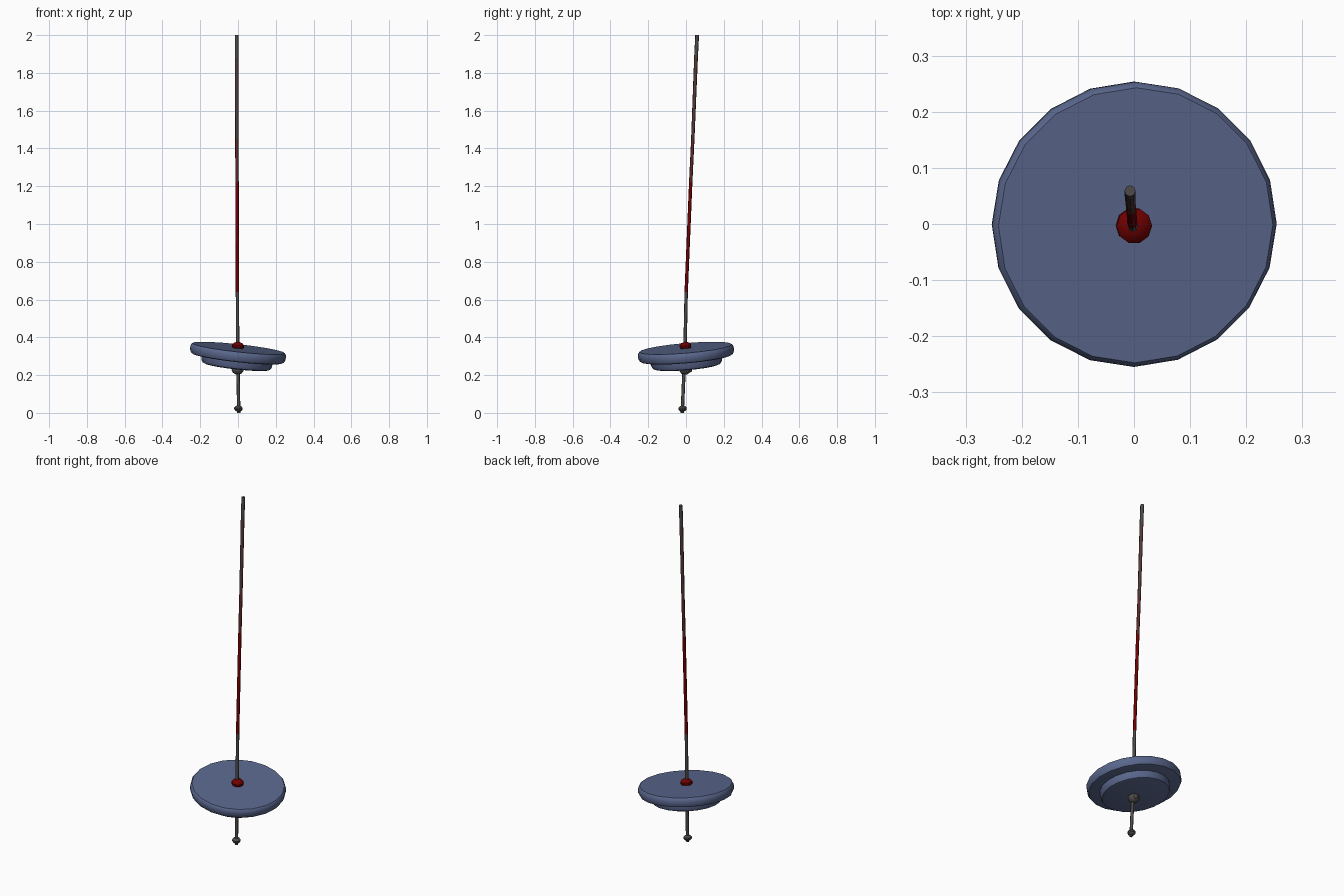
import bpy, bmesh, math
from mathutils import Vector

if "Cube" in bpy.data.objects:
    bpy.data.objects.remove(bpy.data.objects["Cube"])


def material(name, rgb):
    m = bpy.data.materials.new(name)
    m.diffuse_color = (*rgb, 1)
    m.use_nodes = True
    m.node_tree.nodes["Principled BSDF"].inputs["Base Color"].default_value = m.diffuse_color
    return m


BLUE = material("slate blue", (0.102, 0.136, 0.265))
RED = material("deep red", (0.165, 0.0, 0.0))
GREY = material("dark grey", (0.075, 0.068, 0.066))
MAROON = material("maroon", (0.105, 0.022, 0.02))
BROWN = material("red brown", (0.085, 0.043, 0.04))

# Shared tilt of the disc and its fittings
TILT = Vector((0, 0, 1)).rotation_difference(Vector((0.11, -0.085, 1)).normalized())


def finish(name, bm, mats, angle):
    bmesh.ops.recalc_face_normals(bm, faces=bm.faces)
    me = bpy.data.meshes.new(name)
    bm.to_mesh(me)
    bm.free()
    for m in mats:
        me.materials.append(m)
    ob = bpy.data.objects.new(name, me)
    bpy.context.collection.objects.link(ob)
    bpy.context.view_layer.objects.active = ob
    ob.select_set(True)
    bpy.ops.object.shade_smooth_by_angle(angle=math.radians(angle))
    ob.select_set(False)
    return ob


def loft(rings, sides):
    """Skin rings given as (centre, radius), capped at both ends."""
    bm = bmesh.new()
    loops = []
    for c, r in rings:
        loops.append([bm.verts.new((c[0] + r * math.cos(i * math.tau / sides),
                                    c[1] + r * math.sin(i * math.tau / sides), c[2]))
                      for i in range(sides)])
    for k, (a, b) in enumerate(zip(loops, loops[1:])):
        for i in range(sides):
            j = (i + 1) % sides
            f = bm.faces.new((a[i], a[j], b[j], b[i]))
            f.material_index = k
    bm.faces.new(loops[0][::-1])
    bm.faces.new(loops[-1]).material_index = len(loops) - 2
    return bm


def turned(name, profile, sides, mat, pos):
    bm = loft([((0, 0, z), r) for r, z in profile], sides)
    for f in bm.faces:
        f.material_index = 0
    ob = finish(name, bm, [mat], 35)
    ob.rotation_mode = 'QUATERNION'
    ob.rotation_quaternion = TILT
    ob.location = pos
    return ob


def knob(name, r, h, mat, pos):
    profile = [(r * math.cos(t), h * math.sin(t))
               for t in (math.radians(a) for a in (-75, -45, -15, 15, 45, 75))]
    return turned(name, profile, 10, mat, pos)


# Large disc with rounded rim, and smaller hub disc beneath it
turned("large_disc", [(0.236, -0.028), (0.247, -0.024), (0.254, -0.01), (0.255, 0.008),
                      (0.252, 0.02), (0.246, 0.027)], 20, BLUE, (0, 0, 0.316))
turned("hub_disc", [(0.168, -0.024), (0.181, -0.019), (0.188, -0.006), (0.188, 0.03)],
       20, BLUE, (-0.006, 0.003, 0.268))

# Knots above and below the disc and at the foot
knob("top_knot", 0.033, 0.023, RED, (0, -0.003, 0.353))
knob("under_knot", 0.032, 0.028, GREY, (-0.002, -0.005, 0.23))
knob("under_knot_end", 0.013, 0.012, GREY, (0.004, 0.02, 0.226))
knob("foot_knot", 0.023, 0.017, GREY, (0.002, -0.018, 0.023))

# Slightly bent rope with colour bands
rope = [((0.004, -0.02, 0), 0.009), ((-0.002, -0.005, 0.35), 0.009),
        ((-0.003, 0.001, 0.64), 0.009), ((-0.005, 0.025, 1.22), 0.009),
        ((-0.006, 0.036, 1.45), 0.009), ((-0.007, 0.053, 1.88), 0.01),
        ((-0.007, 0.059, 2.0), 0.01)]
finish("rope", loft(rope, 8), [GREY, GREY, RED, MAROON, BROWN, GREY], 50)
